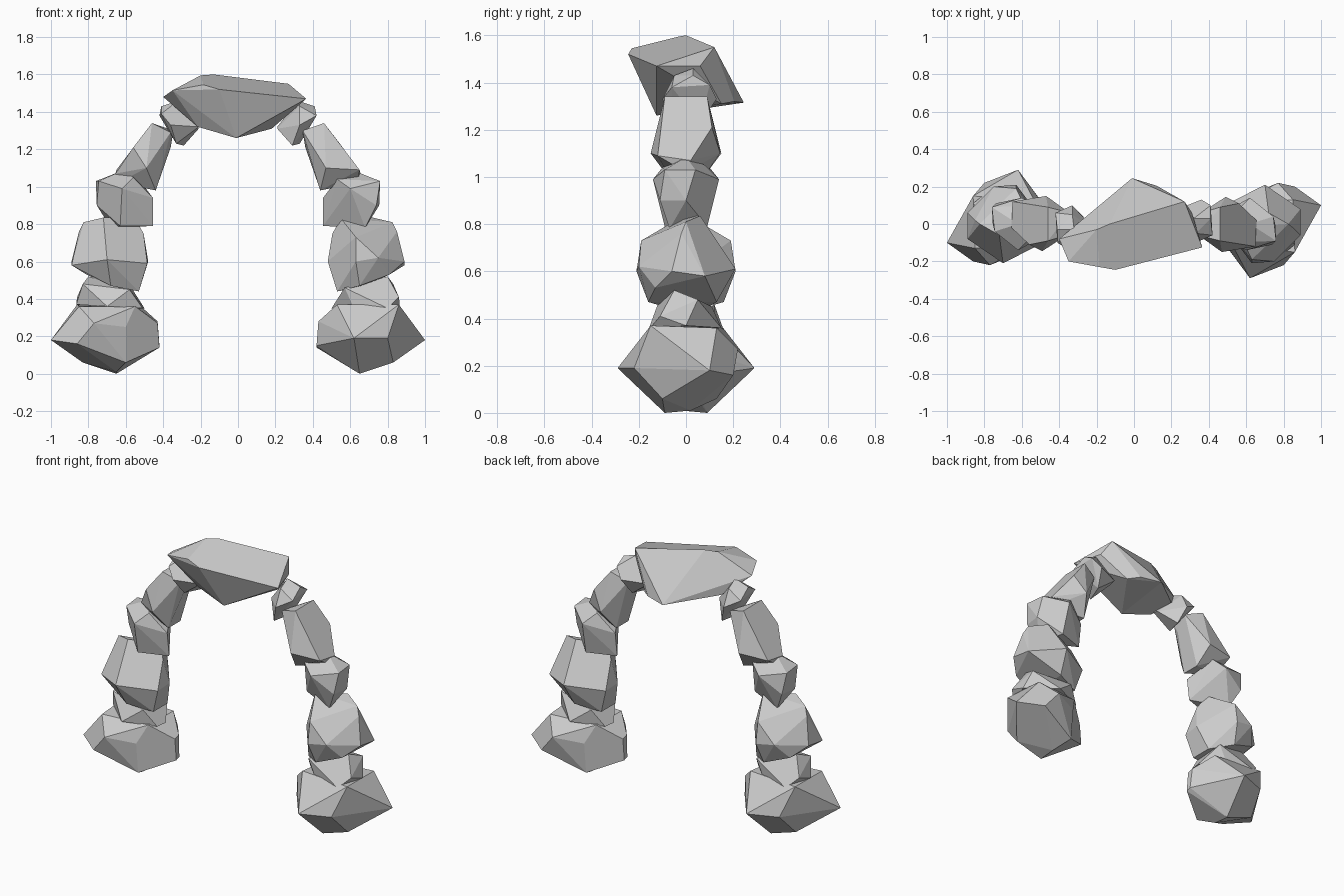
import bpy, bmesh, math


def stone(name, corners, turn=0.0):
    """Flat-faced boulder: hull of a few corner points, turned about the z axis."""
    bm = bmesh.new()
    c, s = math.cos(turn), math.sin(turn)
    for x, y, z in corners:
        bm.verts.new((c * x - s * y, s * x + c * y, z))
    hull = bmesh.ops.convex_hull(bm, input=bm.verts[:])
    loose = [v for v in hull["geom_interior"] if isinstance(v, bmesh.types.BMVert)]
    bmesh.ops.delete(bm, geom=loose, context='VERTS')
    # merge nearly coplanar triangles into broad facets
    bmesh.ops.dissolve_limit(bm, angle_limit=math.radians(10),
                             verts=bm.verts[:], edges=bm.edges[:])
    bmesh.ops.recalc_face_normals(bm, faces=bm.faces[:])
    mesh = bpy.data.meshes.new(name)
    bm.to_mesh(mesh)
    bm.free()
    ob = bpy.data.objects.new(name, mesh)
    bpy.context.collection.objects.link(ob)


def pair(name, corners):
    """The left leg is the right leg turned half way round."""
    stone("right_" + name, corners)
    stone("left_" + name, corners, math.pi)


# broad foot boulder
pair("base_stone", [
    (1.0, .10, .18), (.86, .20, .16), (.77, .22, .27), (.60, .15, .25),
    (.42, .01, .14), (.42, -.02, .15), (.43, -.03, .28), (.43, .01, .27),
    (.62, -.29, .19), (.80, -.22, .19), (.86, -.15, .37), (.85, .13, .36),
    (.55, .10, .36), (.53, -.12, .37), (.65, .02, .01), (.65, -.09, 0),
    (.83, -.10, .06), (.60, .13, .06)])

# thin spacer slab
pair("spacer_stone", [
    (.50, .0, .35), (.51, .07, .35), (.57, -.12, .46), (.58, .11, .45),
    (.86, -.11, .41), (.865, .0, .37), (.83, .05, .48), (.80, -.05, .52),
    (.80, -.16, .35), (.70, .15, .36), (.62, -.12, .35)])

# large leg boulder
pair("leg_stone", [
    (.53, -.06, .44), (.53, .08, .44), (.48, -.01, .60), (.485, .10, .59),
    (.505, .02, .75), (.55, -.02, .83), (.72, .06, .835), (.825, .0, .81),
    (.85, -.02, .76), (.89, -.06, .60), (.89, .08, .58), (.81, -.13, .53),
    (.70, .21, .61), (.63, -.21, .60), (.75, -.20, .62), (.68, .13, .47),
    (.65, -.16, .47), (.63, -.19, .73)])

# shoulder stone
pair("shoulder_stone", [
    (.455, .03, .79), (.455, .05, .94), (.47, .0, .90), (.53, -.10, 1.04),
    (.56, .08, 1.05), (.62, 0, 1.085), (.76, -.09, 1.03), (.745, .04, 1.03),
    (.755, .0, .90), (.74, -.11, .90), (.68, -.07, .78), (.63, .09, .79),
    (.60, -.14, .99), (.62, .14, .99)])

# long leaning stone
pair("leaning_stone", [
    (.345, -.06, 1.30), (.36, .06, 1.29), (.46, -.09, 1.34), (.46, .09, 1.34),
    (.57, -.11, 1.22), (.56, .11, 1.21), (.65, -.12, 1.09), (.655, .02, 1.07),
    (.64, 0, 1.02), (.44, -.06, .98), (.44, .06, .98), (.47, -.15, 1.10),
    (.49, .145, 1.10), (.36, .02, 1.21)])

# small wedge under the keystone
pair("wedge_stone", [
    (.21, .03, 1.31), (.21, .07, 1.32), (.29, -.06, 1.22), (.33, .06, 1.23),
    (.32, .03, 1.46), (.41, .03, 1.43), (.42, -.06, 1.38), (.41, .10, 1.39),
    (.36, .13, 1.33), (.33, -.10, 1.33), (.33, -.05, 1.43)])

# single wide keystone
stone("keystone", [
    (-.40, -.08, 1.48), (-.35, -.20, 1.515), (-.185, -.23, 1.545),
    (-.10, -.245, 1.52), (-.20, -.03, 1.595), (-.13, 0, 1.60), (.27, .12, 1.55),
    (.365, -.125, 1.47), (.31, .06, 1.47), (-.01, -.125, 1.26),
    (.18, .15, 1.31), (-.215, -.10, 1.32), (-.01, .245, 1.315),
    (.12, .205, 1.32), (-.265, .03, 1.365)])
